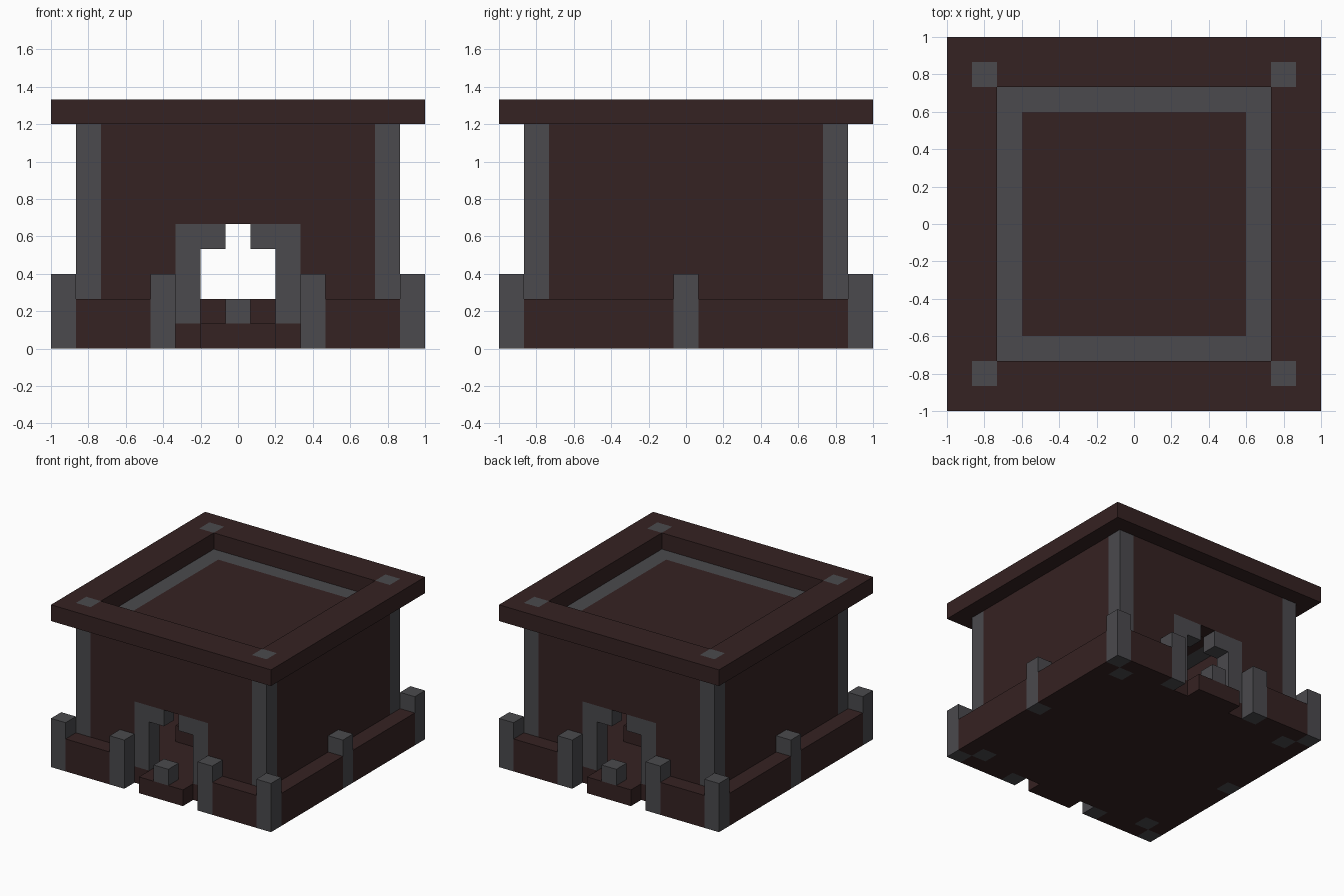
import bpy
import bmesh

cube = bpy.data.objects.get("Cube")
if cube:
    bpy.data.objects.remove(cube, do_unlink=True)

# Everything sits on a grid of 15 x 15 x 10 blocks
N = 15
CELL = 2 / N


def material(name, colour):
    mat = bpy.data.materials.new(name)
    mat.use_nodes = True
    mat.diffuse_color = (*colour, 1)
    bsdf = mat.node_tree.nodes["Principled BSDF"]
    bsdf.inputs["Base Color"].default_value = (*colour, 1)
    bsdf.inputs["Roughness"].default_value = 1
    return mat


brick = material("dark red brick", (0.036, 0.016, 0.016))
stone = material("grey stone", (0.069, 0.068, 0.075))


def mirrored(box):
    """Return the block range with its mirror images in x and y."""
    x0, x1, y0, y1, z0, z1 = box
    return {(a, b, c, d, z0, z1)
            for a, b in ((x0, x1), (N - x1, N - x0))
            for c, d in ((y0, y1), (N - y1, N - y0))}


def part(name, mat, *boxes):
    """One object made of block ranges (x0, x1, y0, y1, z0, z1)."""
    bm = bmesh.new()
    for x0, x1, y0, y1, z0, z1 in sorted(set().union(*map(mirrored, boxes))):
        verts = bmesh.ops.create_cube(bm, size=1)["verts"]
        for v in verts:
            v.co = ((x1 if v.co.x > 0 else x0) * CELL - 1,
                    (y1 if v.co.y > 0 else y0) * CELL - 1,
                    (z1 if v.co.z > 0 else z0) * CELL)
    mesh = bpy.data.meshes.new(name)
    bm.to_mesh(mesh)
    bm.free()
    mesh.materials.append(mat)
    obj = bpy.data.objects.new(name, mesh)
    bpy.context.scene.collection.objects.link(obj)


# Ground slab, leaving the pillar feet open
part("floor_slab", brick, (1, 14, 2, 13, 0, 1), (2, 13, 1, 2, 0, 1))

# Low fence around the edge with taller posts
part("front_back_fence", brick, (1, 4, 0, 1, 0, 2))
part("side_fence", brick, (0, 1, 1, 7, 0, 2))
part("corner_posts", stone, (0, 1, 0, 1, 0, 3))
part("gate_posts", stone, (4, 5, 0, 1, 0, 3))
part("side_posts", stone, (0, 1, 7, 8, 0, 3))

# Doorsteps, each with a small block
part("doorsteps", brick, (6, 9, 0, 1, 0, 1))
part("doorstep_blocks", stone, (7, 8, 0, 1, 1, 2))

# Corner pillars run from the ground through the roof
part("pillars", stone, (1, 2, 1, 2, 0, 10))

# Walls and the two doorways
part("side_walls", brick, (1, 2, 2, 13, 1, 9))
part("front_back_walls", brick, (2, 5, 1, 2, 1, 9), (5, 10, 1, 2, 5, 9))
part("door_frames", stone, (5, 6, 1, 2, 1, 5), (6, 7, 1, 2, 4, 5))

# Raised platform inside
part("inner_platform", brick, (5, 10, 5, 10, 1, 2))

# Sunken ceiling with a stone border
part("ceiling", brick, (3, 12, 3, 12, 8, 9))
part("ceiling_border", stone, (2, 13, 2, 3, 8, 9), (2, 3, 3, 12, 8, 9))

# Overhanging roof frame
part("roof_frame", brick,
     (0, 15, 0, 1, 9, 10), (0, 1, 1, 14, 9, 10),
     (2, 13, 1, 2, 9, 10), (1, 2, 2, 13, 9, 10))
